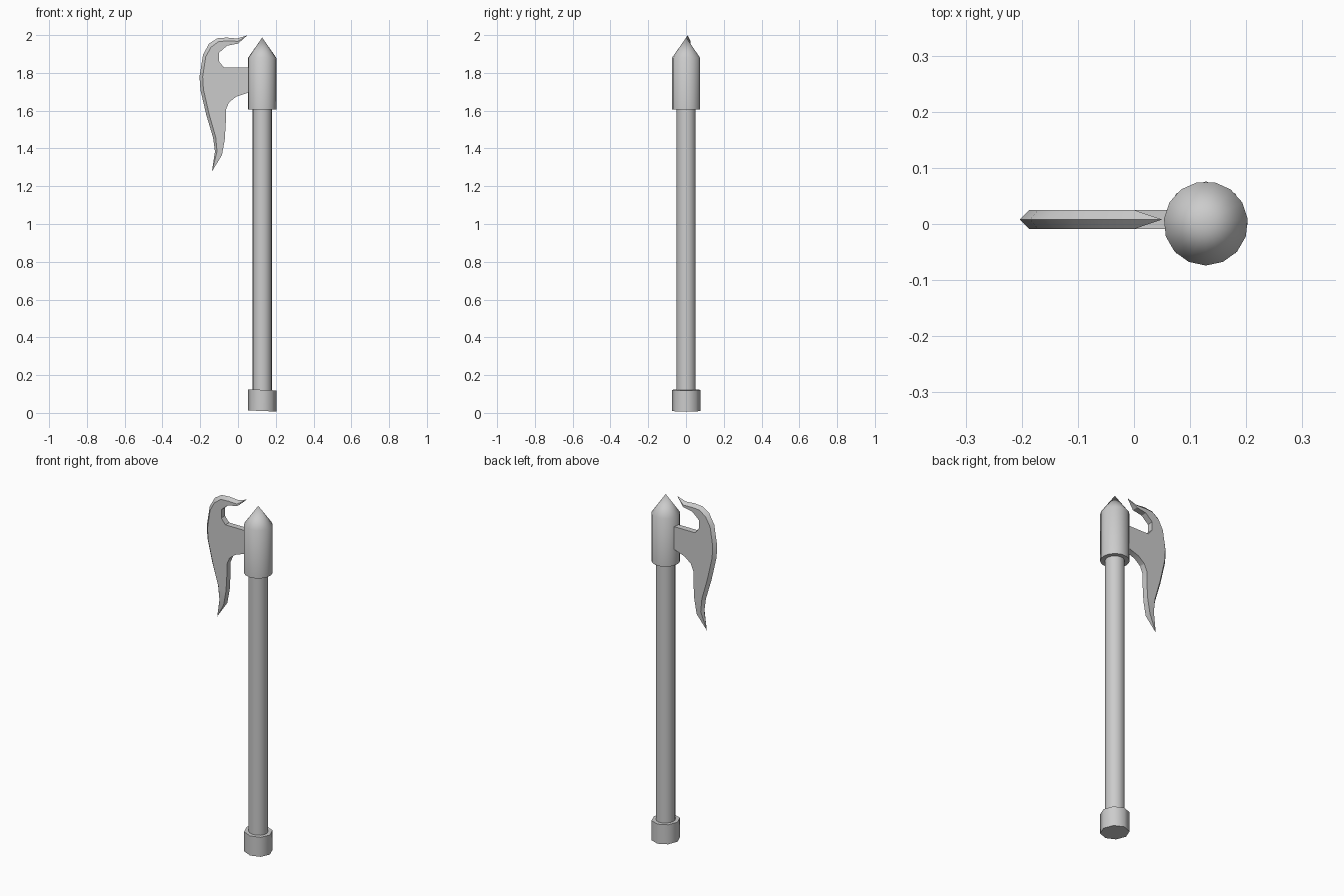
import bpy, bmesh, math

if "Cube" in bpy.data.objects:
    bpy.data.objects.remove(bpy.data.objects["Cube"], do_unlink=True)

AXIS_X = 0.128      # centre line of the handle
BLADE_Y = 0.008     # middle plane of the blade
HALF = 0.017        # half the blade thickness

steel = bpy.data.materials.new("light_grey")
steel.use_nodes = True
GREY = (0.6, 0.6, 0.6, 1)
steel.diffuse_color = GREY
steel.node_tree.nodes["Principled BSDF"].inputs["Base Color"].default_value = GREY


def finish(name, bm, angle):
    bmesh.ops.recalc_face_normals(bm, faces=bm.faces)
    mesh = bpy.data.meshes.new(name)
    bm.to_mesh(mesh)
    bm.free()
    mesh.materials.append(steel)
    obj = bpy.data.objects.new(name, mesh)
    bpy.context.collection.objects.link(obj)
    bpy.ops.object.select_all(action="DESELECT")
    obj.select_set(True)
    bpy.context.view_layer.objects.active = obj
    bpy.ops.object.shade_smooth_by_angle(angle=math.radians(angle))
    return obj


def turned(name, profile, sides, start=-90, angle=35, tilt=0):
    """Revolve (radius, z) points around the handle; radius 0 makes a point."""
    bm = bmesh.new()
    rings = []
    for r, z in profile:
        ring = []
        for i in range(sides if r else 1):
            a = math.radians(start) + math.tau * i / sides
            x = r * math.cos(a)
            ring.append(bm.verts.new((AXIS_X + x, 0.001 + r * math.sin(a), z - tilt * x)))
        rings.append(ring)
    for low, high in zip(rings, rings[1:]):
        for i in range(sides):
            j = (i + 1) % sides
            if len(high) == 1:
                bm.faces.new((low[i], low[j], high[0]))
            else:
                bm.faces.new((low[i], low[j], high[j], high[i]))
    for ring in (rings[0], rings[-1]):
        if len(ring) > 1:
            bm.faces.new(ring)
    return finish(name, bm, angle)


# Handle, socket with its spike, and faceted pommel
turned("handle", [(0.051, 0.08), (0.051, 1.65)], 15)
turned("socket", [(0.075, 1.605), (0.075, 1.88), (0, 1.987)], 15)
turned("pommel", [(0.075, 0.01), (0.075, 0.122)], 8, start=0, angle=50, tilt=0.04)

# Blade: cutting edge, the bevel line behind it, and the inner outline (x, z)
edge = [(-0.005, 1.982), (-0.06, 1.987), (-0.11, 1.983), (-0.153, 1.955),
        (-0.185, 1.897), (-0.204, 1.78), (-0.199, 1.71), (-0.168, 1.578),
        (-0.132, 1.458), (-0.122, 1.384)]
bevel = [(0.0, 1.967), (-0.055, 1.969), (-0.103, 1.966), (-0.143, 1.936),
         (-0.171, 1.885), (-0.187, 1.78), (-0.183, 1.712), (-0.153, 1.582),
         (-0.118, 1.46), (-0.111, 1.384)]
inner = [(-0.085, 1.365), (-0.07, 1.447), (-0.064, 1.55), (-0.064, 1.605),
         (-0.048, 1.643), (-0.01, 1.674), (0.052, 1.695), (0.09, 1.7),
         (0.09, 1.828), (-0.074, 1.828), (-0.1, 1.86), (-0.1, 1.907),
         (-0.058, 1.944), (0.0, 1.955)]

bm = bmesh.new()


def row(points, y):
    return [bm.verts.new((x, BLADE_Y + y, z)) for x, z in points]


top_tip, low_tip = row([(0.05, 1.999), (-0.138, 1.278)], 0)
cut = row(edge, 0)
flats = []
for side in (-HALF, HALF):
    line, back = row(bevel, side), row(inner, side)
    flats.append(back)
    bm.faces.new(line + back)
    for i in range(len(cut) - 1):
        bm.faces.new((cut[i], cut[i + 1], line[i + 1], line[i]))
    # Tapering facets that close on the two points
    bm.faces.new((top_tip, cut[0], line[0]))
    bm.faces.new((top_tip, line[0], back[-1]))
    bm.faces.new((low_tip, line[-1], cut[-1]))
    bm.faces.new((low_tip, back[0], line[-1]))
front, rear = flats
for i in range(len(front) - 1):
    bm.faces.new((front[i], front[i + 1], rear[i + 1], rear[i]))
bm.faces.new((top_tip, front[-1], rear[-1]))
bm.faces.new((low_tip, rear[0], front[0]))
finish("axe_blade", bm, 25)
